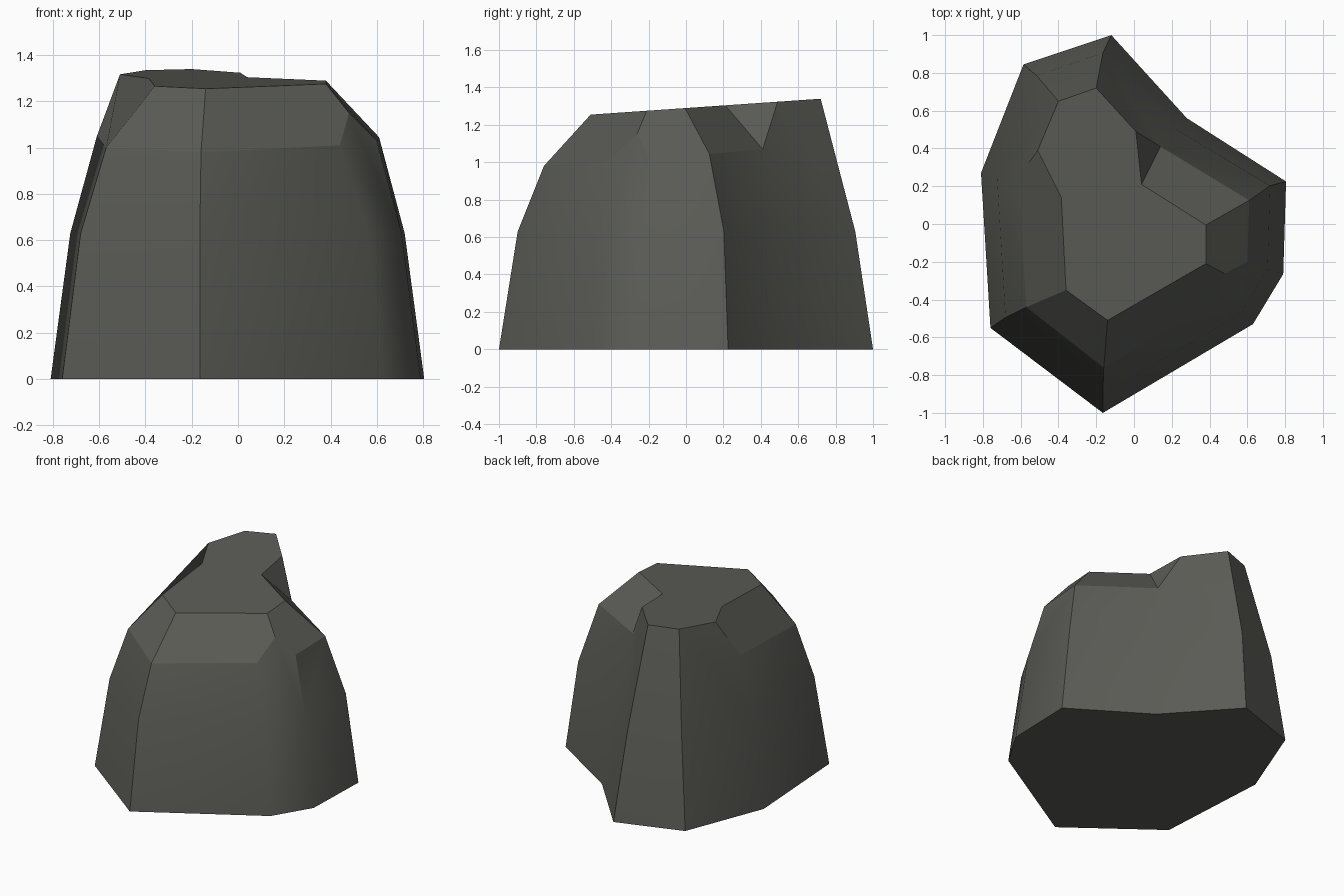
import bpy, bmesh, math

if "Cube" in bpy.data.objects:
    bpy.data.objects.remove(bpy.data.objects["Cube"])

# Footprint corners, counter-clockwise from the front tip
base = dict(A=(-.165, -1.0), B=(.63, -.53), C=(.79, -.265), D=(.805, .225),
            E=(.28, .56), F=(-.12, 1.0), G=(-.585, .845), H=(-.81, .27), I=(-.76, -.55))
# Waist follows the footprint, with small irregularities
waist_fix = dict(A=(-.165, -.90), E=(.225, .50), F=(-.165, .905), G=(-.515, .785))
# Shoulder corners where the chipped bevels begin
shoulder = dict(A=(-.16, -.76, .98), B=(.44, -.41, 1.01), C=(.60, -.20, 1.03),
                D=(.61, .125, 1.045), E=(.14, .41, 1.07), H=(-.61, .25, 1.05),
                I=(-.57, -.44, 1.0), P=(.48, -.262, 1.15))
# Outline of the gently sloping top
top = [(-.14, -.51), (.38, -.21), (.38, -.005), (.04, .21), (.01, .49),
       (-.20, .72), (-.40, .65), (-.51, .39), (-.385, .14), (-.36, -.35)]

bm = bmesh.new()
v = {}
for k, (x, y) in base.items():
    v[k + "0"] = bm.verts.new((x, y, 0))
    mx, my = waist_fix.get(k, (x * .895, y * .9))
    v[k + "1"] = bm.verts.new((mx, my, .63))
for k, p in shoulder.items():
    v[k + "2"] = bm.verts.new(p)
for i, (x, y) in enumerate(top):
    v["t%d" % i] = bm.verts.new((x, y, 1.29 + .069 * y))


def face(names):
    return bm.faces.new([v[n] for n in names.split()])


# Underside, lower walls
keys = list(base)
bm.faces.new([v[k + "0"] for k in reversed(keys)])
for a, b in zip(keys, keys[1:] + keys[:1]):
    face(f"{a}0 {b}0 {b}1 {a}1")
# Upper walls
for s in ("A1 B1 B2 A2", "B1 C1 C2 P2 B2", "C1 D1 D2 C2", "D1 E1 E2 D2",
          "E1 F1 t5 t4 E2", "F1 G1 t6 t5", "G1 H1 H2 t7 t6", "H1 I1 I2 H2", "I1 A1 A2 I2"):
    face(s)
# Chipped bevels, notch and top
chips = [face(s) for s in ("A2 B2 P2 t1 t0", "P2 C2 D2 t2 t1", "D2 E2 t3 t2", "E2 t4 t3",
                           "H2 I2 t9 t8 t7", "I2 A2 t0 t9",
                           " ".join("t%d" % i for i in range(10)))]
bmesh.ops.recalc_face_normals(bm, faces=bm.faces)
for f in bm.faces:
    f.smooth = True
for e in bm.edges:
    e.smooth = (e.calc_face_angle(0) < math.radians(30)
                and not any(f in chips for f in e.link_faces))

mesh = bpy.data.meshes.new("rock")
bm.to_mesh(mesh)
bm.free()
rock = bpy.data.objects.new("rock", mesh)
bpy.context.collection.objects.link(rock)

# Stone colour
mat = bpy.data.materials.new("dark grey stone")
mat.diffuse_color = (.105, .105, .094, 1)
mat.use_nodes = True
mat.node_tree.nodes["Principled BSDF"].inputs["Base Color"].default_value = mat.diffuse_color
mesh.materials.append(mat)
